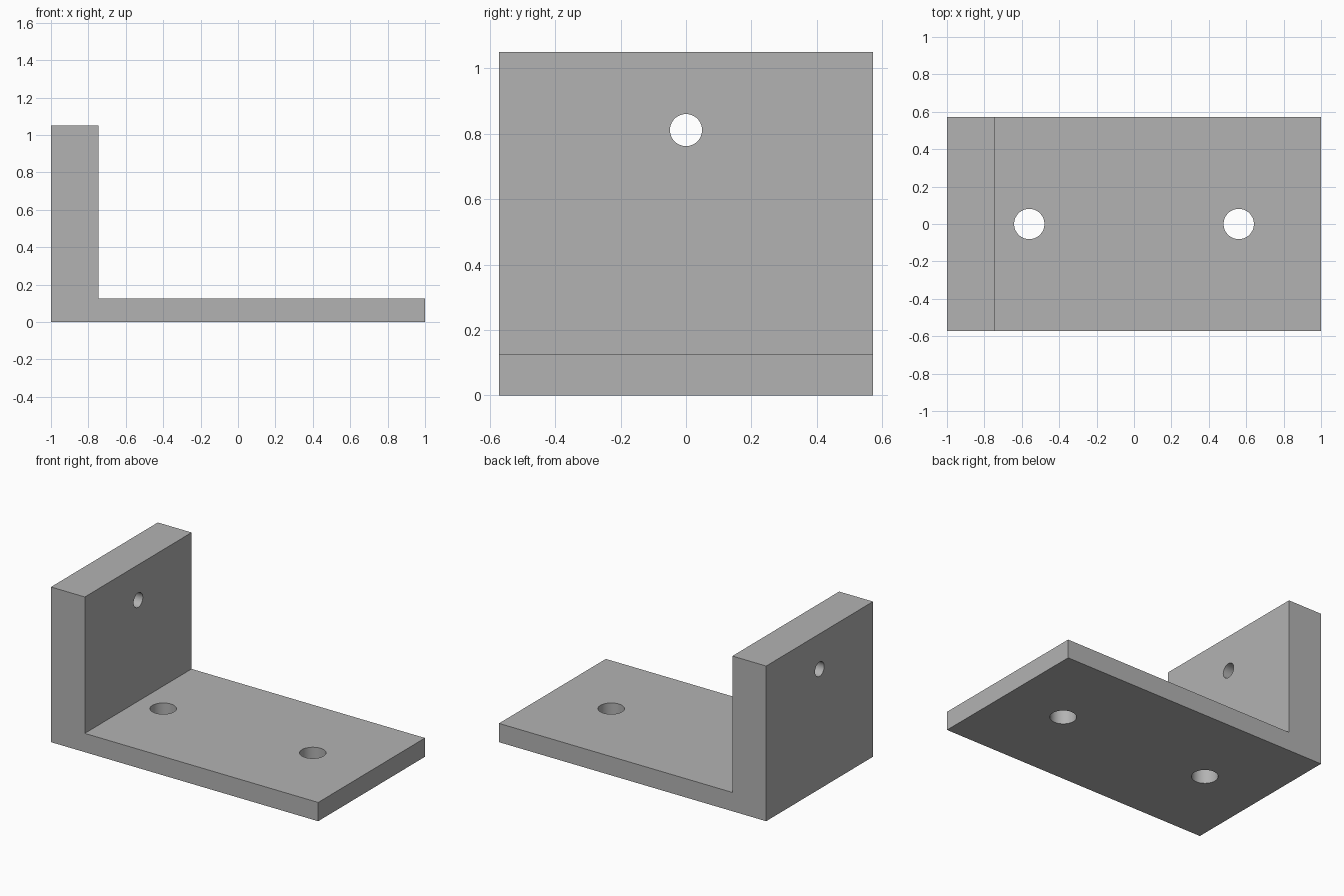
import bpy
import bmesh
import math

cube = bpy.data.objects.get("Cube")
if cube:
    bpy.data.objects.remove(cube, do_unlink=True)

HALF_DEPTH = 0.571
BASE_TOP = 0.127
WALL_FACE = -0.747
HEIGHT = 1.05

grey = bpy.data.materials.new("plain grey")
grey.use_nodes = True
grey.diffuse_color = (0.45, 0.45, 0.45, 1)
grey.node_tree.nodes["Principled BSDF"].inputs["Base Color"].default_value = grey.diffuse_color


def make_object(name, bm):
    bmesh.ops.recalc_face_normals(bm, faces=bm.faces)
    mesh = bpy.data.meshes.new(name)
    bm.to_mesh(mesh)
    bm.free()
    mesh.materials.append(grey)
    obj = bpy.data.objects.new(name, mesh)
    bpy.context.collection.objects.link(obj)
    return obj


# L-shaped profile extruded along the depth
profile = [(-1, 0), (1, 0), (1, BASE_TOP), (WALL_FACE, BASE_TOP),
           (WALL_FACE, HEIGHT), (-1, HEIGHT)]
bm = bmesh.new()
face = bm.faces.new([bm.verts.new((x, -HALF_DEPTH, z)) for x, z in profile])
side = bmesh.ops.extrude_face_region(bm, geom=[face])
moved = [v for v in side["geom"] if isinstance(v, bmesh.types.BMVert)]
bmesh.ops.translate(bm, verts=moved, vec=(0, 2 * HALF_DEPTH, 0))
bracket = make_object("angle_bracket", bm)


# Round cutters for the through holes
def drill(name, radius, location, turn=0):
    bm = bmesh.new()
    bmesh.ops.create_cone(bm, cap_ends=True, segments=64,
                          radius1=radius, radius2=radius, depth=0.5)
    cutter = make_object(name, bm)
    cutter.location = location
    cutter.rotation_euler.y = turn
    cutter.hide_render = True
    bpy.context.view_layer.update()
    mod = bracket.modifiers.new(name, 'BOOLEAN')
    mod.operation = 'DIFFERENCE'
    mod.solver = 'EXACT'
    mod.object = cutter
    bpy.context.view_layer.objects.active = bracket
    bpy.ops.object.modifier_apply(modifier=mod.name)
    bpy.data.objects.remove(cutter, do_unlink=True)


drill("base_hole_right", 0.081, (-0.56, 0, BASE_TOP / 2))
drill("base_hole_left", 0.081, (0.56, 0, BASE_TOP / 2))
drill("wall_hole", 0.049, ((WALL_FACE - 1) / 2, 0, 0.811), math.pi / 2)

# Smooth hole walls, sharp plate edges
bpy.ops.object.select_all(action='DESELECT')
bracket.select_set(True)
bpy.context.view_layer.objects.active = bracket
bpy.ops.object.shade_smooth_by_angle(angle=math.radians(30))
